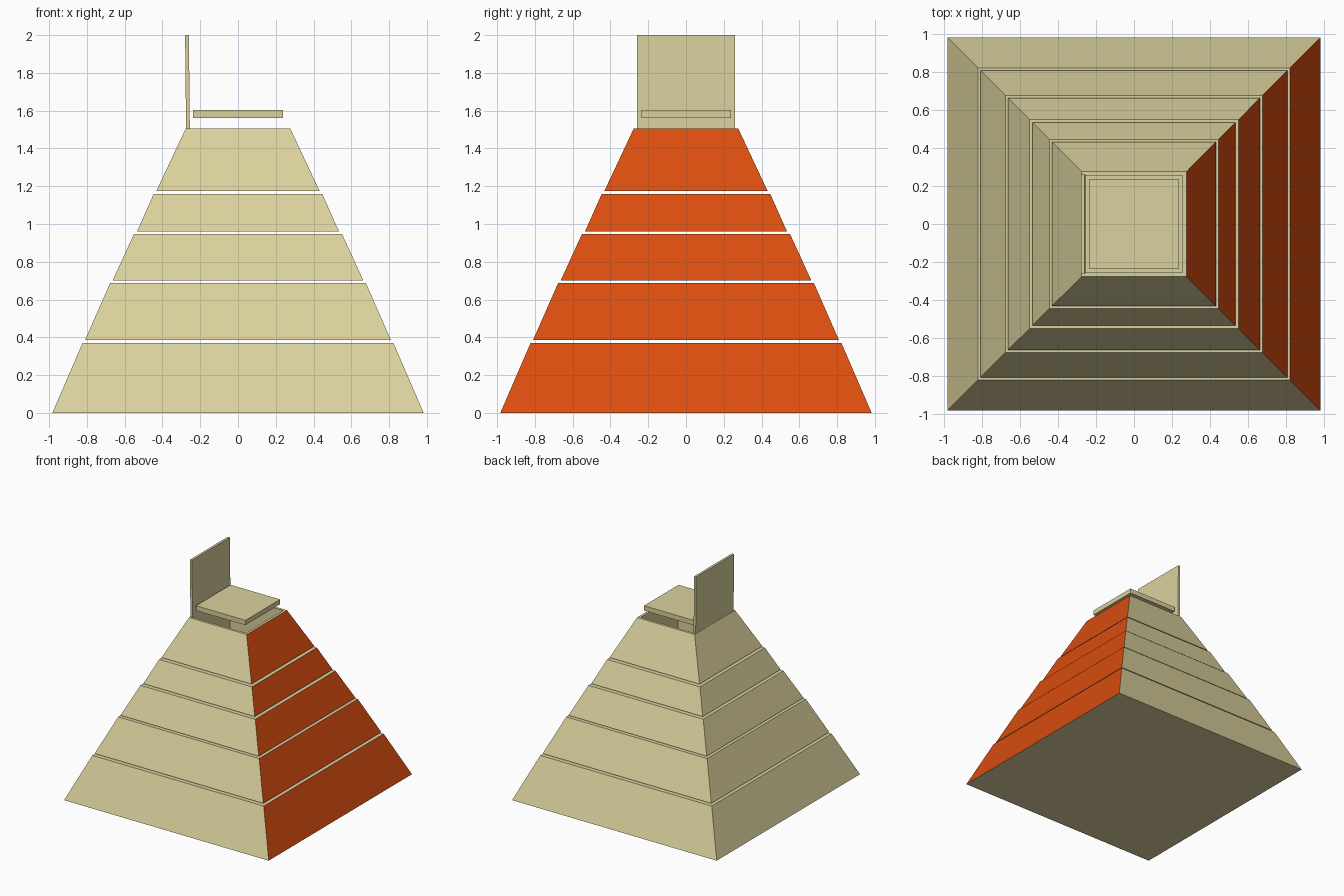
import bpy, bmesh
from mathutils import Vector

if "Cube" in bpy.data.objects:
    bpy.data.objects.remove(bpy.data.objects["Cube"])


def material(name, color):
    m = bpy.data.materials.new(name)
    m.diffuse_color = color
    m.use_nodes = True
    m.node_tree.nodes["Principled BSDF"].inputs["Base Color"].default_value = m.diffuse_color
    return m


BEIGE = material("beige", (0.71, 0.64, 0.34, 1))
ORANGE = material("orange", (0.71, 0.075, 0.005, 1))


def finish(bm, name, mats):
    me = bpy.data.meshes.new(name)
    bm.normal_update()
    bm.to_mesh(me)
    bm.free()
    for m in mats:
        me.materials.append(m)
    ob = bpy.data.objects.new(name, me)
    bpy.context.collection.objects.link(ob)
    return ob


def box(name, size, center, lean=0.0):
    """Box whose top is shifted in x by lean."""
    bm = bmesh.new()
    bmesh.ops.create_cube(bm, size=1)
    for v in bm.verts:
        shift = lean if v.co.z > 0 else 0
        v.co = Vector([c + s * p for c, s, p in zip(center, size, v.co)])
        v.co.x += shift
    return finish(bm, name, [BEIGE])


def tier(name, z0, z1, half0, half1, pocket=0.0):
    """Square frustum with an orange right face and an optional pocket in its top."""
    bm = bmesh.new()
    bmesh.ops.create_cube(bm, size=2)
    for v in bm.verts:
        top = v.co.z > 0
        h = half1 if top else half0
        v.co = Vector((v.co.x * h, v.co.y * h, z1 if top else z0))
    bm.normal_update()
    for f in bm.faces:
        f.material_index = 1 if f.normal.x > 0.5 else 0
    if pocket:
        lid = max(bm.faces, key=lambda f: f.normal.z)
        bmesh.ops.inset_individual(bm, faces=[lid], thickness=0.03)
        floor = bmesh.ops.extrude_discrete_faces(bm, faces=[lid])["faces"][0]
        bmesh.ops.translate(bm, verts=floor.verts, vec=(0, 0, -pocket))
    return finish(bm, name, [BEIGE, ORANGE])


# Stacked pyramid tiers, separated by thin gaps
levels = [
    (0.0, 0.37, 0.983, 0.823),
    (0.385, 0.688, 0.81, 0.677),
    (0.70, 0.947, 0.664, 0.551),
    (0.96, 1.16, 0.535, 0.446),
]
for i, level in enumerate(levels):
    tier(f"tier_{i + 1}", *level)
tier("top_tier_box", 1.175, 1.505, 0.432, 0.277, pocket=0.30)

# Loose tray hovering above the open box
box("inner_tray", (0.475, 0.475, 0.042), (0, 0, 1.582))

# Open hinged lid standing on the left edge
box("open_lid", (0.02, 0.52, 0.495), (-0.265, 0, 1.7525), lean=-0.005)
